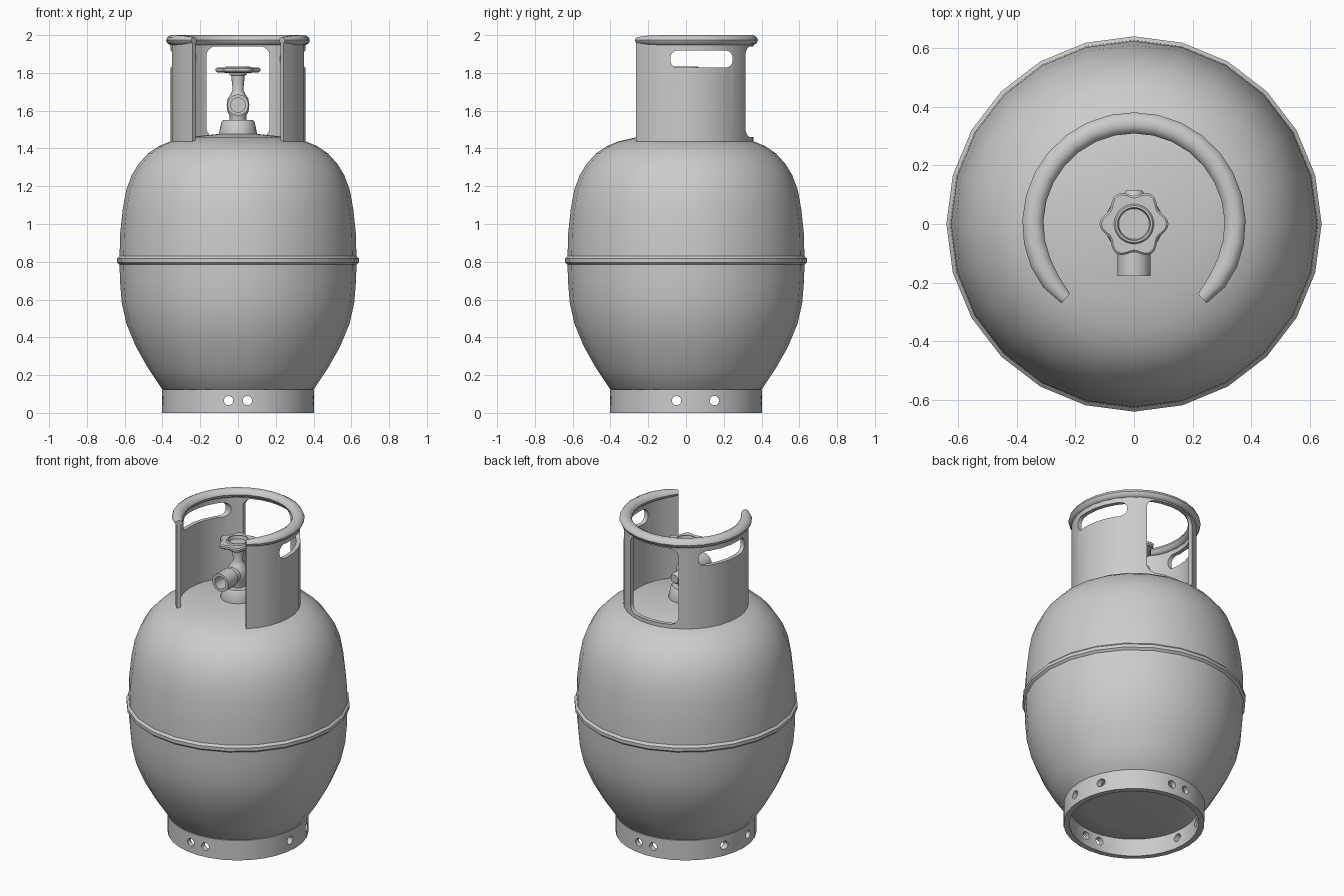
import bpy, bmesh
from math import pi, cos, sin, radians

if "Cube" in bpy.data.objects:
    bpy.data.objects.remove(bpy.data.objects["Cube"])


def make(name, bm):
    bmesh.ops.remove_doubles(bm, verts=bm.verts, dist=1e-5)
    bmesh.ops.recalc_face_normals(bm, faces=bm.faces)
    me = bpy.data.meshes.new(name)
    bm.to_mesh(me)
    bm.free()
    ob = bpy.data.objects.new(name, me)
    bpy.context.collection.objects.link(ob)
    return ob


def revolve(name, profile, segs=24, start=0.0, sweep=2 * pi, loop=False, shape=None):
    """Spin (radius, z) points about z; loop closes the profile, shape adjusts each ring."""
    bm = bmesh.new()
    full = sweep > 2 * pi - 1e-4
    rings = []
    for i in range(segs if full else segs + 1):
        a = start + sweep * i / segs
        pts = shape(i, a, profile) if shape else profile
        rings.append([bm.verts.new((r * cos(a), r * sin(a), z)) for r, z in pts])
    n = len(profile)
    for i in range(segs):
        p, q = rings[i], rings[(i + 1) % len(rings)]
        for j in range(n if loop else n - 1):
            k = (j + 1) % n
            bm.faces.new((p[j], q[j], q[k], p[k]))
    if not full:
        bm.faces.new(rings[0])
        bm.faces.new(rings[-1])
    return make(name, bm)


def cutter(axis, u, v, w, h, r, d0, d1, steps=5):
    """Rounded-rectangle prism along x or y, centred on (u, z=v)."""
    outline = []
    for c, (sx, sz) in enumerate(((1, 1), (-1, 1), (-1, -1), (1, -1))):
        for s in range(steps):
            a = c * pi / 2 + (s + 0.5) / steps * pi / 2
            outline.append((u + sx * (w / 2 - r) + r * cos(a), v + sz * (h / 2 - r) + r * sin(a)))
    bm = bmesh.new()
    ends = [[bm.verts.new((p, d, q) if axis == 'y' else (d, p, q)) for p, q in outline]
            for d in (d0, d1)]
    n = len(outline)
    for j in range(n):
        k = (j + 1) % n
        bm.faces.new((ends[0][j], ends[0][k], ends[1][k], ends[1][j]))
    for e in ends:
        bm.faces.new(e)
    ob = make("cutter", bm)
    ob.hide_render = True
    return ob


def cut(ob, cutters):
    for c in cutters:
        m = ob.modifiers.new("cut", 'BOOLEAN')
        m.operation, m.solver, m.object = 'DIFFERENCE', 'EXACT', c
    dg = bpy.context.evaluated_depsgraph_get()
    dg.update()
    me = bpy.data.meshes.new_from_object(ob.evaluated_get(dg))
    ob.modifiers.clear()
    ob.data = me
    for c in cutters:
        bpy.data.objects.remove(c)


# Tank with weld bead around the middle
revolve("tank", [
    (0, .10), (.25, .10), (.375, .11), (.405, .13), (.475, .235), (.54, .35), (.59, .47),
    (.615, .58), (.625, .70), (.627, .785), (.64, .797), (.64, .817), (.627, .83),
    (.624, .95), (.61, 1.08), (.592, 1.18), (.562, 1.26), (.525, 1.32), (.475, 1.375),
    (.42, 1.412), (.36, 1.437), (.26, 1.46), (.12, 1.475), (0, 1.48)])

# Foot ring with drilled holes
foot = revolve("foot_ring", [(.403, 0), (.403, .125), (.37, .125), (.37, 0)], 32, loop=True)
cut(foot, [cutter(ax, u, .065, .05, .05, .0249, -.6, .6, 3)
           for ax, u in (('y', -.05), ('y', .05), ('x', -.05), ('x', .15))])

# Guard collar, open at the front, with a rear window and side hand slots
gap = radians(42.5)
arc = dict(start=-pi / 2 + gap, sweep=2 * pi - 2 * gap)
collar = revolve("guard_collar", [(.358, 1.41), (.358, 1.975), (.333, 1.975), (.333, 1.41)],
                 24, loop=True, **arc)
cut(collar, [cutter('y', 0, 1.70, .335, .48, .05, .15, .6),
             cutter('x', .0825, 1.873, .33, .092, .04, -.6, .6)])

# Rolled rim on top of the collar, tapered at both ends
RIM = 22


def taper(i, a, pts):
    s = {0: .6, 1: .9}.get(min(i, RIM - i), 1)
    return [(.345 + (r - .345) * s, 1.973 + (z - 1.973) * s) for r, z in pts]


revolve("collar_rim", [(.345 + .036 * cos(t * pi / 5), 1.973 + .028 * sin(t * pi / 5))
                       for t in range(10)], RIM, loop=True, shape=taper, **arc)

# Valve seat, body and spindle
revolve("valve_seat", [(0, 1.44), (.10, 1.44), (.10, 1.485), (.088, 1.54), (.08, 1.55),
                       (0, 1.55)], 20)
revolve("valve_body", [(0, 1.53), (.045, 1.53), (.045, 1.575), (.056, 1.595), (.06, 1.63),
                       (.054, 1.665), (.037, 1.69), (.028, 1.71), (.034, 1.765),
                       (.034, 1.785), (.045, 1.79), (.045, 1.81), (0, 1.81)], 16)

# Outlet to the front and relief stub to the back
outlet = revolve("valve_outlet", [(0, 0), (.045, 0), (.045, .07), (.056, .08), (.056, .177),
                                  (.038, .177), (.038, .09), (0, .09)], 20)
stub = revolve("relief_stub", [(0, 0), (.034, 0), (.034, .105), (.026, .115), (0, .115)], 12)
for ob, turn in ((outlet, pi / 2), (stub, -pi / 2)):
    ob.rotation_euler.x = turn
    ob.location.z = 1.63


# Six-lobed hand wheel
def lobes(i, a, pts):
    return [(r + .011 * cos(6 * a) if r > .09 else r, z) for r, z in pts]


revolve("hand_wheel", [(0, 1.80), (.06, 1.80), (.10, 1.803), (.107, 1.81), (.107, 1.822),
                       (.10, 1.828), (.068, 1.828), (.063, 1.835), (.056, 1.835),
                       (.052, 1.815), (0, 1.815)], 48, shape=lobes)

# Smooth shading with crisp edges
for ob in list(bpy.context.scene.objects):
    bpy.ops.object.select_all(action='DESELECT')
    ob.select_set(True)
    bpy.context.view_layer.objects.active = ob
    bpy.ops.object.shade_smooth_by_angle(angle=radians(38))
